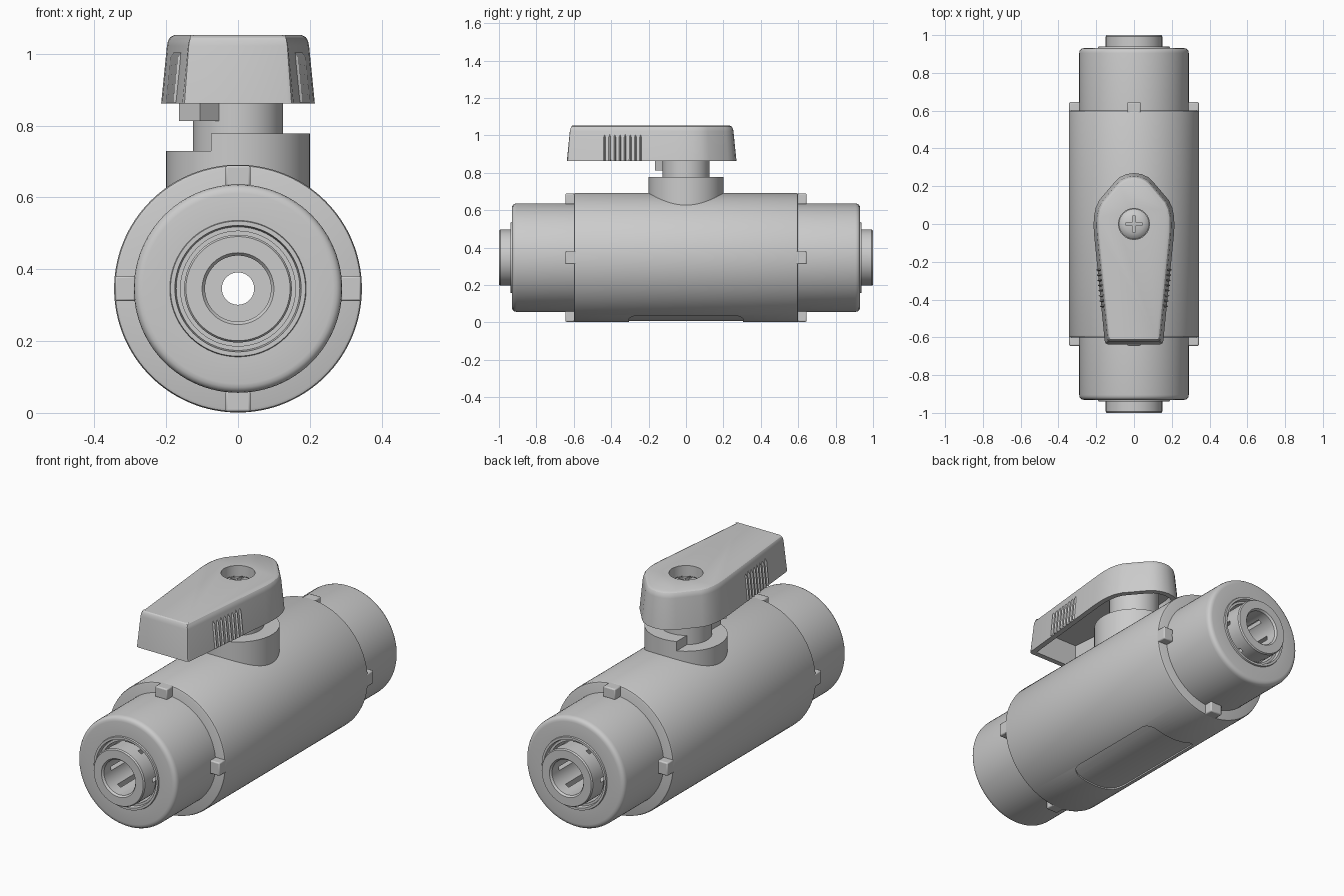
import bpy, bmesh, math
from mathutils import Vector, Matrix

if "Cube" in bpy.data.objects:
    bpy.data.objects.remove(bpy.data.objects["Cube"])

ZC = 0.346  # height of the pipe axis


def loft(name, rings, cyclic=False, angle=30):
    """Skin a list of equal-length rings; cap the ends unless cyclic."""
    bm = bmesh.new()
    loops = [[bm.verts.new(p) for p in ring] for ring in rings]
    n = len(loops[0])
    pairs = list(zip(loops, loops[1:]))
    if cyclic:
        pairs.append((loops[-1], loops[0]))
    else:
        bm.faces.new(loops[0])
        bm.faces.new(loops[-1])
    for a, b in pairs:
        for i in range(n):
            j = (i + 1) % n
            bm.faces.new((a[i], a[j], b[j], b[i]))
    bmesh.ops.recalc_face_normals(bm, faces=bm.faces)
    me = bpy.data.meshes.new(name)
    bm.to_mesh(me)
    bm.free()
    ob = bpy.data.objects.new(name, me)
    bpy.context.collection.objects.link(ob)
    smooth(ob, angle)
    return ob


def activate(ob):
    bpy.ops.object.select_all(action='DESELECT')
    ob.select_set(True)
    bpy.context.view_layer.objects.active = ob


def smooth(ob, angle=30):
    activate(ob)
    bpy.ops.object.shade_smooth_by_angle(angle=math.radians(angle))


def lathe(name, profile, steps=96):
    """Revolve a closed (radius, y) profile around the pipe axis."""
    rings = []
    for k in range(steps):
        a = 2 * math.pi * k / steps
        rings.append([(r * math.sin(a), y, ZC + r * math.cos(a)) for r, y in profile])
    return loft(name, rings, cyclic=True)


def disc(r, z, n=64):
    return [(r * math.cos(2 * math.pi * k / n), r * math.sin(2 * math.pi * k / n), z) for k in range(n)]


def post(name, levels):
    """Upright turned part from (radius, z) levels."""
    return loft(name, [disc(r, z) for r, z in levels])


def box(name, lo, hi, matrix=None):
    rings = [[(lo[0], lo[1], z), (hi[0], lo[1], z), (hi[0], hi[1], z), (lo[0], hi[1], z)]
             for z in (lo[2], hi[2])]
    ob = loft(name, rings)
    if matrix:
        ob.data.transform(matrix)
    return ob


def cut(ob, cutters):
    for c in cutters:
        c.hide_render = True
        m = ob.modifiers.new("cut", 'BOOLEAN')
        m.object, m.operation, m.solver = c, 'DIFFERENCE', 'EXACT'
        activate(ob)
        bpy.ops.object.modifier_apply(modifier=m.name)
        bpy.data.objects.remove(c)
    smooth(ob)


def axis_turn(angle):
    """Rotation about the pipe axis for parts drawn around the origin."""
    return Matrix.Translation((0, 0, ZC)) @ Matrix.Rotation(angle, 4, 'Y')


# Main body with a narrow through bore
half = [(0.045, 0.72), (0.16, 0.72), (0.16, 0.6), (0.335, 0.6), (0.342, 0.597), (0.345, 0.588)]
body = lathe("valve_body", half + [(r, -y) for r, y in reversed(half)], 128)

# Shallow rounded recess on the underside
outline = []
for cx, cy, a0 in ((0.1, 0.25, 0), (-0.1, 0.25, 90), (-0.1, -0.25, 180), (0.1, -0.25, 270)):
    for k in range(7):
        a = math.radians(a0 + 15 * k)
        outline.append((cx + 0.055 * math.cos(a), cy + 0.055 * math.sin(a)))
pad = loft("recess_cutter", [[(x, y, z) for x, y in outline] for z in (-0.1, 0.2)])
core = lathe("recess_core", [(0.01, -0.5), (0.338, -0.5), (0.338, 0.5), (0.01, 0.5)], 128)
cut(pad, [core])
# keep only the sliver below the inner surface
trim = box("recess_trim", (-0.3, -0.4, 0.15), (0.3, 0.4, 0.5))
cut(pad, [trim])
cut(body, [pad])

for s, side in ((-1, "front"), (1, "back")):
    # End collar with rounded rim and small raised lip
    lathe(f"{side}_collar", [(r, s * y) for r, y in (
        (0.16, 0.58), (0.29, 0.58), (0.29, 0.905), (0.288, 0.916), (0.283, 0.924), (0.275, 0.929),
        (0.265, 0.931), (0.19, 0.931), (0.188, 0.939), (0.176, 0.939), (0.172, 0.918), (0.16, 0.918))])
    # Slotted tube sleeve
    sleeve = lathe(f"{side}_sleeve", [(r, s * y) for r, y in (
        (0.092, 0.7), (0.15, 0.7), (0.15, 0.993), (0.145, 1.0), (0.1, 1.0), (0.092, 0.99))], 64)
    y0, y1 = sorted((s * 0.74, s * 0.93))
    cut(sleeve, [box("slot", (-0.011, y0, -0.2), (0.011, y1, 0.2), axis_turn(math.radians(30 + 60 * k)))
                 for k in range(3)])
    # Four locking lugs
    y0, y1 = sorted((s * 0.585, s * 0.645))
    for k in range(4):
        lug = box(f"{side}_lug_{k + 1}", (-0.035, y0, 0.285), (0.035, y1, 0.343), axis_turn(k * math.pi / 2))
        bev = lug.modifiers.new("bevel", 'BEVEL')
        bev.width, bev.segments = 0.006, 2

# Stem boss with a lowered stop shelf
boss = post("stem_boss", [(0.2, 0.5), (0.2, 0.778)])
cut(boss, [box("shelf_cutter", (-0.3, -0.3, 0.729), (-0.075, 0.3, 0.9))])

# Stem and its diagonal stop tab
post("stem", [(0.125, 0.7), (0.125, 0.99)])
box("stop_tab", (0.05, -0.042, 0.813), (0.191, 0.042, 0.9), Matrix.Rotation(math.radians(225), 4, 'Z'))

# Handle: drafted hollow lever
side_pts = [(0.138, -0.637), (0.149, -0.633), (0.155, -0.62), (0.211, -0.06), (0.214, -0.01), (0.212, 0.04),
            (0.203, 0.085), (0.185, 0.125), (0.1, 0.225), (0.075, 0.248), (0.04, 0.264)]
lever = [Vector(p) for p in side_pts + [(0, 0.27)] + [(-x, y) for x, y in reversed(side_pts)]]


def inset(d, z):
    ring = []
    for i, p in enumerate(lever):
        a = (p - lever[i - 1]).normalized()
        b = (lever[(i + 1) % len(lever)] - p).normalized()
        na, nb = Vector((-a.y, a.x)), Vector((-b.y, b.x))
        q = p + (na + nb) * (d / (1 + na.dot(nb)))
        ring.append((q.x, q.y, z))
    return ring


handle = loft("lever_handle", [inset(d, z) for d, z in (
    (0.04, 0.985), (0.028, 0.862), (0.0, 0.862), (0.016, 1.022), (0.019, 1.036), (0.025, 1.046), (0.036, 1.052))])
cut(handle, [post("screw_hole_cutter", [(0.082, 0.95), (0.082, 1.1)])])

# Grip ribs on both sides of the handle
for s, side in ((-1, "left"), (1, "right")):
    for k in range(8):
        y = -0.435 + 0.0275 * k
        x = 0.211 + (y + 0.06) * 0.1
        tri = [(x - 0.012, y - 0.0135), (x + 0.008, y), (x - 0.012, y + 0.0135)]
        loft(f"{side}_grip_rib_{k + 1}", [[(s * (px - d), py, z) for px, py in tri]
                                          for d, z in ((0, 0.864), (0.013, 0.99), (0.026, 1.01))])

# Domed screw with a cross slot
screw = post("handle_screw", [(0.079, 0.98), (0.079, 0.992), (0.068, 1.003), (0.05, 1.011),
                              (0.028, 1.016), (0.006, 1.018)])
cut(screw, [box("cross_a", (-0.043, -0.008, 0.994), (0.043, 0.008, 1.1)),
            box("cross_b", (-0.008, -0.043, 0.994), (0.008, 0.043, 1.1))])
